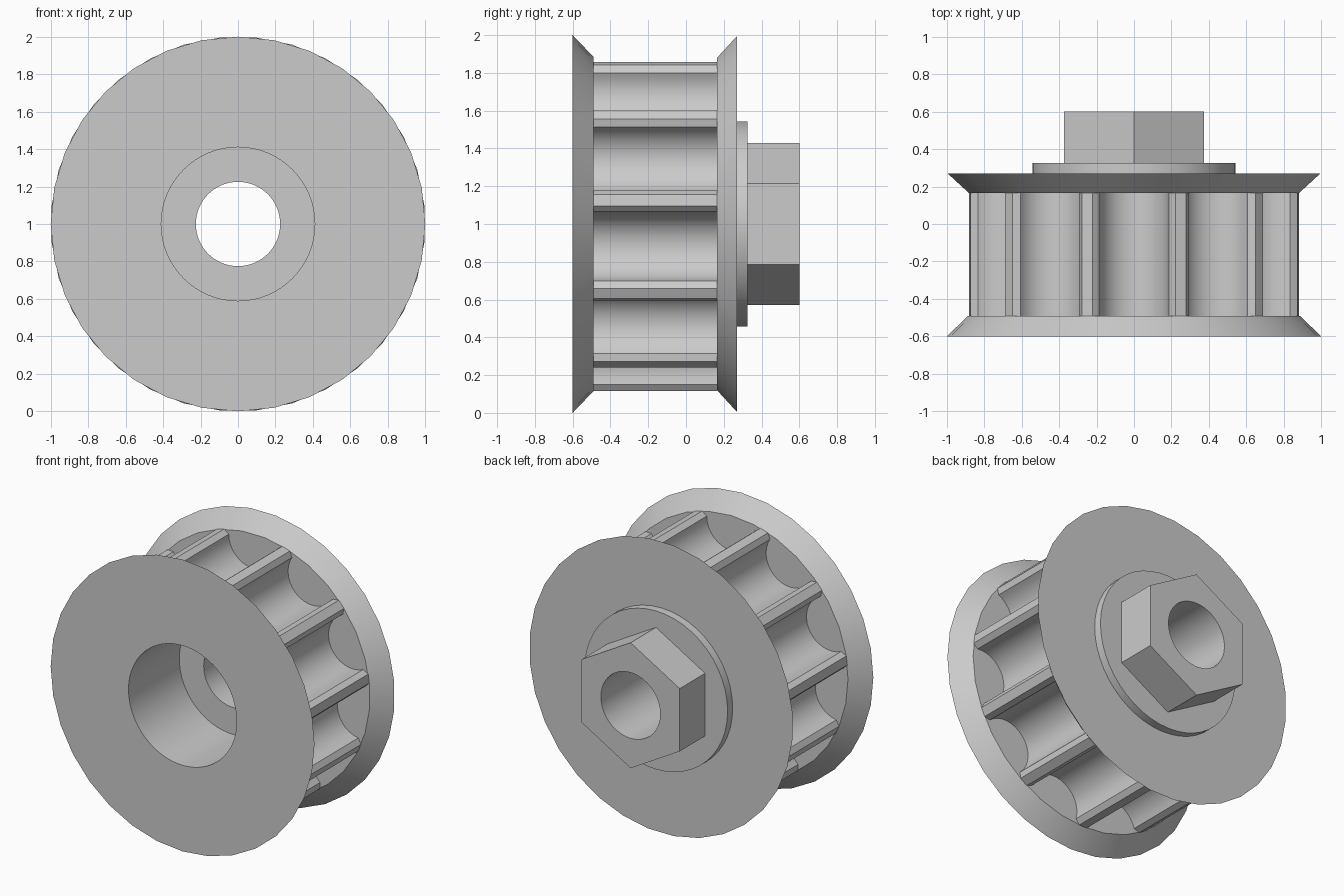
import bpy
import bmesh
from math import sin, cos, pi, radians

if "Cube" in bpy.data.objects:
    bpy.data.objects.remove(bpy.data.objects["Cube"], do_unlink=True)

TEETH = 11
CENTRE_Z = 1.0

metal = bpy.data.materials.new("grey metal")
metal.use_nodes = True
metal.diffuse_color = (0.6, 0.6, 0.6, 1)
metal.node_tree.nodes["Principled BSDF"].inputs["Base Color"].default_value = (0.6, 0.6, 0.6, 1)


def polygon(radius, sides, phase=0.0):
    """Regular outline around the axle."""
    return [(radius * cos(phase + 2 * pi * i / sides),
             radius * sin(phase + 2 * pi * i / sides)) for i in range(sides)]


def loft(name, sections):
    """Closed solid through (y, outline) sections along the axle."""
    bm = bmesh.new()
    rings = [[bm.verts.new((x, y, CENTRE_Z + z)) for x, z in outline]
             for y, outline in sections]
    for a, b in zip(rings, rings[1:]):
        for i in range(len(a)):
            j = (i + 1) % len(a)
            bm.faces.new((a[i], a[j], b[j], b[i]))
    bm.faces.new(rings[0])
    bm.faces.new(rings[-1])
    bmesh.ops.recalc_face_normals(bm, faces=bm.faces)
    mesh = bpy.data.meshes.new(name)
    bm.to_mesh(mesh)
    bm.free()
    mesh.materials.append(metal)
    obj = bpy.data.objects.new(name, mesh)
    bpy.context.collection.objects.link(obj)
    return obj


def toothed_outline():
    """Chamfered teeth separated by half-round grooves."""
    half = pi / TEETH
    root, side, tip, tip_side = 0.85, 0.056, 0.885, 0.03
    groove_r = root * sin(half) - side * cos(half)
    groove_c = root * cos(half) + side * sin(half)
    tooth = [(root, -side), (tip, -tip_side), (tip, tip_side), (root, side)]
    steps = 16
    groove = [(groove_c - groove_r * sin(pi * k / steps),
               -groove_r * cos(pi * k / steps)) for k in range(1, steps)]
    points = []
    for n in range(TEETH):
        angle = -pi / 2 + 2 * half * n
        for shape, a in ((tooth, angle), (groove, angle + half)):
            points += [(r * cos(a) - t * sin(a), r * sin(a) + t * cos(a))
                       for r, t in shape]
    return points


# Flanges: bevelled discs, wide on the outside
SIDES = 32
turn = pi / SIDES
front_flange = loft("front_flange", [(-0.6, polygon(1, SIDES)),
                                     (-0.49, polygon(0.885, SIDES))])
back_flange = loft("back_flange", [(0.165, polygon(0.885, SIDES, turn)),
                                   (0.27, polygon(1, SIDES, turn))])

# Toothed drum between the flanges
teeth = toothed_outline()
drum = loft("toothed_drum", [(-0.49, teeth), (0.165, teeth)])

# Round collar and hexagonal hub on the back
collar = loft("hub_collar", [(y, polygon(0.543, 48)) for y in (0.27, 0.325)])
hub = loft("hex_hub", [(y, polygon(0.43, 6, pi / 2)) for y in (0.325, 0.6)])

# Stepped bore through every part
wide, narrow = polygon(0.41, 64), polygon(0.225, 64)
cutter = loft("bore_cutter", [(-0.8, wide), (-0.05, wide),
                              (-0.05, narrow), (0.8, narrow)])
cutter.hide_render = True

parts = [front_flange, back_flange, drum, collar, hub]
for obj in parts:
    bpy.ops.object.select_all(action='DESELECT')
    obj.select_set(True)
    bpy.context.view_layer.objects.active = obj
    mod = obj.modifiers.new("bore", 'BOOLEAN')
    mod.operation = 'DIFFERENCE'
    mod.solver = 'EXACT'
    mod.object = cutter
    bpy.ops.object.modifier_apply(modifier=mod.name)
    # Flange facets stay crisp, the bore and grooves read as round
    limit = 8 if obj in (front_flange, back_flange) else 25
    bpy.ops.object.shade_smooth_by_angle(angle=radians(limit))

bpy.data.objects.remove(cutter, do_unlink=True)
